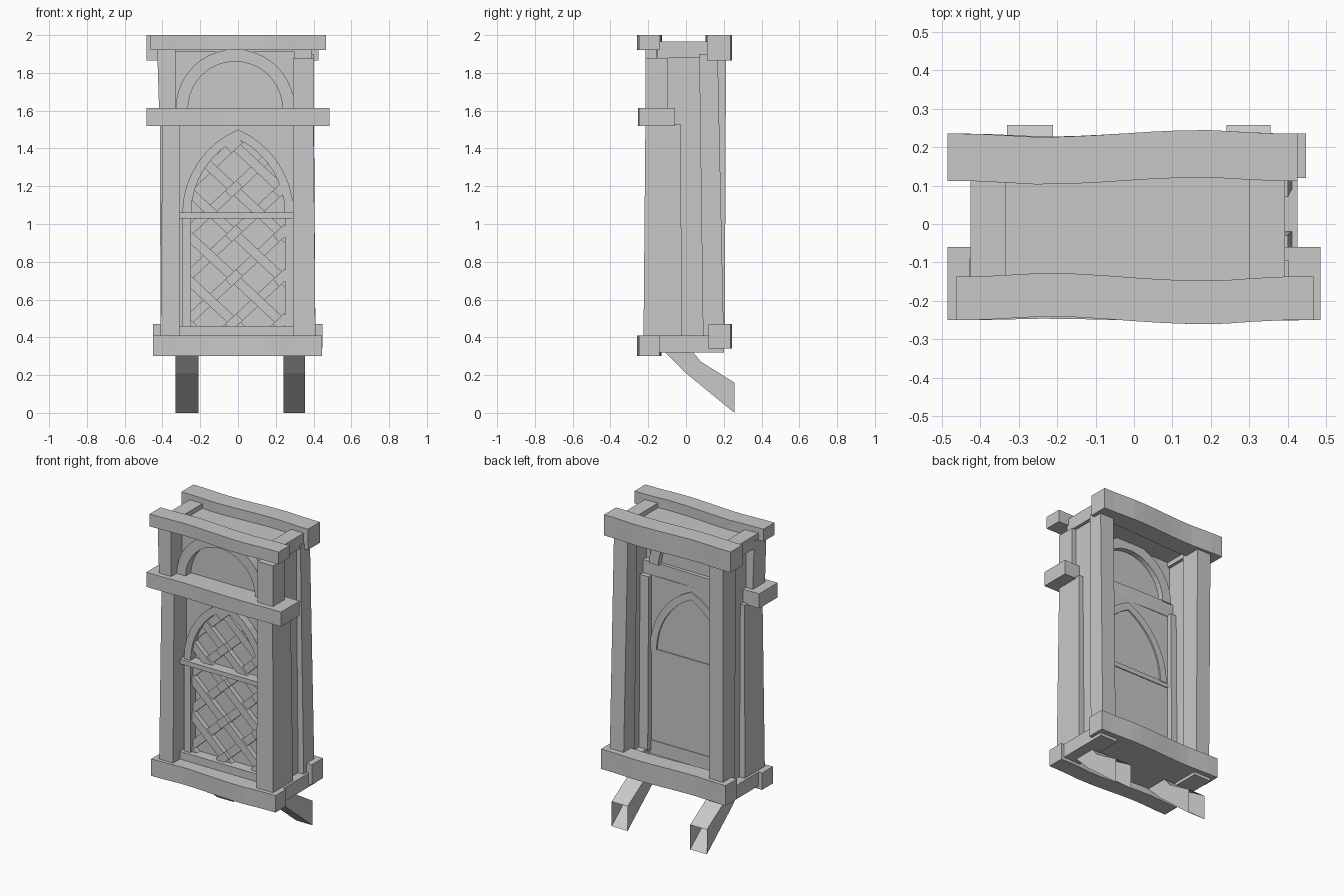
import bpy, bmesh, math
from mathutils import Vector

old = bpy.data.objects.get("Cube")
if old:
    bpy.data.objects.remove(old, do_unlink=True)

grey = bpy.data.materials.new("plain grey")
grey.use_nodes = True
grey.diffuse_color = (0.58, 0.58, 0.58, 1)
grey.node_tree.nodes["Principled BSDF"].inputs["Base Color"].default_value = (0.58, 0.58, 0.58, 1)


def finish(name, bm):
    bmesh.ops.recalc_face_normals(bm, faces=bm.faces)
    mesh = bpy.data.meshes.new(name)
    bm.to_mesh(mesh)
    bm.free()
    mesh.materials.append(grey)
    obj = bpy.data.objects.new(name, mesh)
    bpy.context.collection.objects.link(obj)
    return obj


def loft(bm, rings):
    """Skin a row of equal rings and cap both ends."""
    rows = [[bm.verts.new(p) for p in ring] for ring in rings]
    n = len(rows[0])
    for a, b in zip(rows, rows[1:]):
        for i in range(n):
            j = (i + 1) % n
            bm.faces.new((a[i], a[j], b[j], b[i]))
    bm.faces.new(rows[0])
    bm.faces.new(rows[-1])


def rect(x, y, z):
    return [(x[0], y[0], z), (x[1], y[0], z), (x[1], y[1], z), (x[0], y[1], z)]


def post(name, z, x, y, x_top=None, y_top=None):
    """Upright block whose top may lean away from its foot."""
    bm = bmesh.new()
    loft(bm, [rect(x, y, z[0]), rect(x_top or x, y_top or y, z[1])])
    return finish(name, bm)


def beam(name, x, y, z, sway, steps=12):
    """Long horizontal timber with a gentle sideways wave."""
    bm = bmesh.new()
    rings = []
    for i in range(steps + 1):
        px = x[0] + (x[1] - x[0]) * i / steps
        d = sway * math.sin((px + 0.03) * 7.5) * min(1, 4 * i / steps, 4 * (1 - i / steps))
        rings.append([(px, y[0] + d, z[0]), (px, y[1] + d, z[0]),
                      (px, y[1] + d, z[1]), (px, y[0] + d, z[1])])
    loft(bm, rings)
    return finish(name, bm)


def arch_frame(name, outer, inner, y):
    """Curved moulding between two matching outlines of (x, z) points."""
    bm = bmesh.new()
    loft(bm, [[(a[0], y[0], a[1]), (a[0], y[1], a[1]), (b[0], y[1], b[1]), (b[0], y[0], b[1])]
              for a, b in zip(outer, inner)])
    return finish(name, bm)


def pointed(half, base, rise, steps=8):
    """Pointed arch outline, right foot to left foot."""
    r = (half * half + rise * rise) / (2 * half)
    end = math.asin(rise / r)
    right = [(half - r + r * math.cos(end * i / steps), base + r * math.sin(end * i / steps))
             for i in range(steps + 1)]
    return right + [(-px, pz) for px, pz in right[-2::-1]]


def round_arch(radius, cx, base, steps=20):
    return [(cx + radius * math.cos(math.pi * i / steps), base + radius * math.sin(math.pi * i / steps))
            for i in range(steps + 1)]


# Horizontal timbers
beam("bottom_front_beam", (-0.45, 0.445), (-0.25, -0.14), (0.3, 0.41), -0.01)
beam("bottom_back_beam", (-0.45, 0.447), (0.12, 0.235), (0.34, 0.47), 0.008)
beam("middle_front_beam", (-0.485, 0.485), (-0.25, -0.06), (1.52, 1.615), -0.004)
beam("top_front_beam", (-0.462, 0.467), (-0.25, -0.137), (1.92, 2.0), -0.01)
beam("top_back_beam", (-0.485, 0.425), (0.112, 0.235), (1.865, 2.0), 0.009)

# Corner posts
post("front_post_right", (0.4, 1.53), (-0.41, -0.31), (-0.225, -0.02), (-0.4, -0.31), (-0.215, -0.03))
post("front_post_left", (0.4, 1.53), (0.29, 0.41), (-0.225, -0.02), (0.29, 0.4), (-0.215, -0.03))
post("upper_post_right", (1.61, 1.93), (-0.418, -0.33), (-0.215, -0.09), (-0.428, -0.33))
post("upper_post_left", (1.61, 1.88), (0.292, 0.402), (-0.215, -0.095))
post("back_post_right", (0.4, 1.9), (-0.41, -0.31), (0.09, 0.205), (-0.415, -0.315), (0.075, 0.212))
post("back_post_left", (0.4, 1.9), (0.31, 0.41), (0.09, 0.2), (0.3, 0.4), (0.07, 0.168))

# Thin recessed side panels and the short timbers joining front to back
for side, s in (("left", 1), ("right", -1)):
    edges = sorted((s * 0.352, s * 0.37))
    post("side_panel_" + side, (0.4, 1.9), edges, (-0.11, 0.11))
    edges = sorted((s * 0.3, s * 0.425))
    post("bottom_side_beam_" + side, (0.32, 0.41), edges, (-0.15, 0.2))
post("top_side_beam_left", (1.88, 1.965), (0.3, 0.392), (-0.15, 0.13))
post("top_side_beam_right", (1.88, 1.965), (-0.425, -0.332), (-0.15, 0.13))
post("floor", (0.34, 0.37), (-0.31, 0.31), (-0.15, 0.13))
post("ceiling", (1.91, 1.935), (-0.34, 0.31), (-0.15, 0.13))

# Wall panels behind the window mouldings
post("window_panel", (0.36, 1.53), (-0.32, 0.31), (-0.085, -0.06))
post("upper_panel", (1.6, 1.93), (-0.34, 0.32), (-0.105, -0.085))

# Window mouldings
post("window_sill", (0.4, 0.46), (-0.31, 0.295), (-0.155, -0.056))
post("window_transom", (1.03, 1.06), (-0.31, 0.295), (-0.155, -0.054))
post("window_jamb_right", (0.45, 1.04), (-0.293, -0.248), (-0.135, -0.065))
post("window_jamb_left", (0.45, 1.04), (0.25, 0.295), (-0.135, -0.065))
lancet = pointed(0.248, 1.055, 0.395)
arch_frame("pointed_arch", pointed(0.295, 1.055, 0.445), lancet, (-0.135, -0.05))
arch_frame("round_arch", round_arch(0.315, -0.015, 1.61), round_arch(0.25, -0.015, 1.61), (-0.16, -0.05))

# Lattice slats, trimmed to the convex window outline
outline = [(-0.248, 0.45), (0.248, 0.45)] + lancet
centre = Vector((0, -0.1, 0.95))
lattice = bmesh.new()


def slat(cx, cz, angle, half_len, half_wide, y):
    bm = bmesh.new()
    along = Vector((math.cos(angle), 0, math.sin(angle)))
    across = Vector((-along.z, 0, along.x)) * half_wide
    mid = Vector((cx, 0, cz))
    ends = [mid - along * half_len, mid + along * half_len]
    loft(bm, [[e - across + Vector((0, y[0], 0)), e + across + Vector((0, y[0], 0)),
               e + across + Vector((0, y[1], 0)), e - across + Vector((0, y[1], 0))] for e in ends])
    for a, b in zip(outline, outline[1:] + outline[:1]):
        co = Vector((a[0], -0.1, a[1]))
        edge = Vector((b[0] - a[0], 0, b[1] - a[1]))
        if edge.length < 0.001:
            continue
        normal = Vector((edge.z, 0, -edge.x))
        if normal.dot(centre - co) > 0:
            normal.negate()
        cut = bmesh.ops.bisect_plane(bm, geom=bm.verts[:] + bm.edges[:] + bm.faces[:],
                                     plane_co=co, plane_no=normal, clear_outer=True)
        rim = [g for g in cut["geom_cut"] if isinstance(g, bmesh.types.BMEdge)]
        if rim:
            bmesh.ops.holes_fill(bm, edges=rim, sides=0)
    piece = bpy.data.meshes.new("slat_piece")
    bm.to_mesh(piece)
    bm.free()
    lattice.from_mesh(piece)
    bpy.data.meshes.remove(piece)


tilt = math.radians(43)
step = 0.235
for i in range(-4, 5):
    shift = i * step
    slat(0, 0.93 + shift, -tilt, 1, 0.025, (-0.118, -0.08))
    slat(0, 0.97 + shift, tilt, 1, 0.025, (-0.106, -0.08))
    # Raised pieces where a rising slat passes over a falling one
    for j in range(-4, 5):
        px = ((j - i) * step - 0.04) / (2 * math.tan(tilt))
        pz = 0.97 + shift + px * math.tan(tilt)
        if (i + j) % 2 == 0 and abs(px) < 0.26 and 0.42 < pz < 1.45:
            slat(px, pz, tilt, 0.04, 0.025, (-0.13, -0.1))
finish("window_lattice", lattice)

# Slanted support brackets underneath, open at the wall end
profile = [(-0.12, 0.33), (0.03, 0.33), (0.08, 0.27), (0.257, 0.16), (0.257, 0), (0, 0.21)]
for side, x in (("left", (0.24, 0.355)), ("right", (-0.33, -0.21))):
    bm = bmesh.new()
    loft(bm, [[(px, y, z) for y, z in profile] for px in x])
    wall_end = [f for f in bm.faces if all(v.co.y > 0.25 for v in f.verts)]
    bmesh.ops.delete(bm, geom=wall_end, context="FACES_ONLY")
    finish("bracket_" + side, bm)
